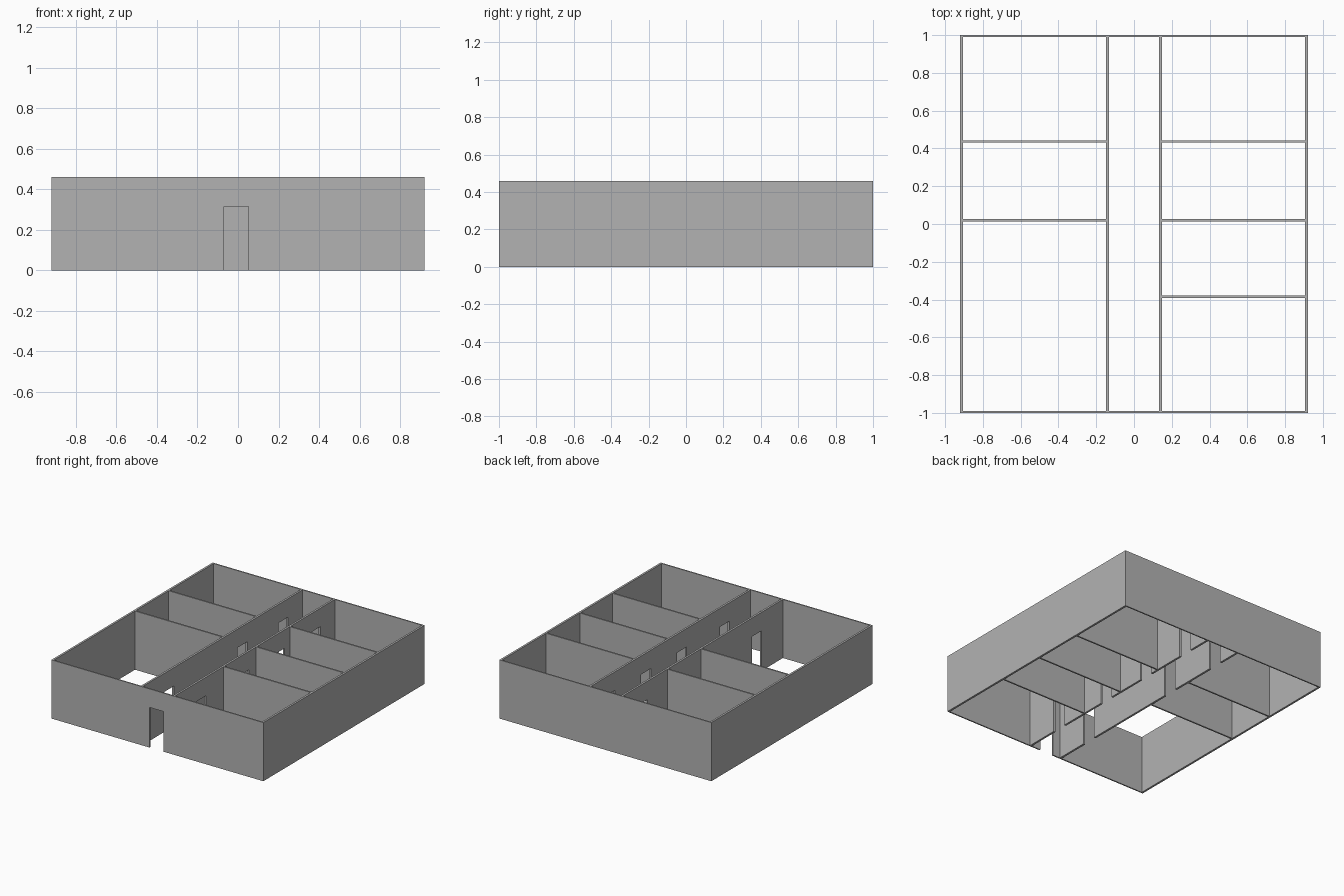
import bpy
import bmesh
from mathutils import Vector

cube = bpy.data.objects.get("Cube")
if cube:
    bpy.data.objects.remove(cube, do_unlink=True)

HALF_X, HALF_Y, HEIGHT = 0.92, 1.0, 0.46
SIDE, END, INNER = 0.016, 0.01, 0.016      # wall thicknesses
CORRIDOR = 0.14                            # centre line of the corridor walls
DOOR_W, DOOR_H = 0.12, 0.315

grey = bpy.data.materials.new("wall grey")
grey.use_nodes = True
grey.diffuse_color = (0.45, 0.45, 0.45, 1)
grey.node_tree.nodes["Principled BSDF"].inputs["Base Color"].default_value = grey.diffuse_color


def wall(name, axis, centre, start, end, thick, doors=()):
    """Extrude an upright outline, notched at each door, along x or y."""
    outline = [(start, 0)]
    for d in sorted(doors):
        a, b = d - DOOR_W / 2, d + DOOR_W / 2
        outline += [(a, 0), (a, DOOR_H), (b, DOOR_H), (b, 0)]
    outline += [(end, 0), (end, HEIGHT), (start, HEIGHT)]

    low = centre - thick / 2
    bm = bmesh.new()
    if axis == "x":
        verts = [bm.verts.new((s, low, z)) for s, z in outline]
        push = Vector((0, thick, 0))
    else:
        verts = [bm.verts.new((low, s, z)) for s, z in outline]
        push = Vector((thick, 0, 0))
    face = bm.faces.new(verts)
    grown = bmesh.ops.extrude_face_region(bm, geom=[face], use_keep_orig=True)
    moved = [g for g in grown["geom"] if isinstance(g, bmesh.types.BMVert)]
    bmesh.ops.translate(bm, vec=push, verts=moved)
    bmesh.ops.recalc_face_normals(bm, faces=bm.faces)

    mesh = bpy.data.meshes.new(name)
    bm.to_mesh(mesh)
    bm.free()
    mesh.materials.append(grey)
    obj = bpy.data.objects.new(name, mesh)
    bpy.context.collection.objects.link(obj)
    return obj


# Outer shell, with the entrance in the front wall
wall("front_wall", "x", -HALF_Y + END / 2, -HALF_X, HALF_X, END, [-0.008])
wall("back_wall", "x", HALF_Y - END / 2, -HALF_X, HALF_X, END)
inside_y = HALF_Y - END
for side, sign in (("right", -1), ("left", 1)):
    wall(side + "_outer_wall", "y", sign * (HALF_X - SIDE / 2), -inside_y, inside_y, SIDE)

# Corridor walls, one door per room, and the partitions between rooms
rooms = {
    "right": (-1, [-0.667, 0.245, 0.75], [0.02, 0.437]),
    "left": (1, [-0.667, -0.137, 0.307, 0.75], [-0.385, 0.02, 0.437]),
}
near, far = CORRIDOR + INNER / 2, HALF_X - SIDE
for side, (sign, doors, partitions) in rooms.items():
    wall(side + "_corridor_wall", "y", sign * CORRIDOR, -inside_y, inside_y, INNER, doors)
    for i, y in enumerate(partitions, 1):
        a, b = sorted((sign * near, sign * far))
        wall(f"{side}_partition_{i}", "x", y, a, b, 0.012)
